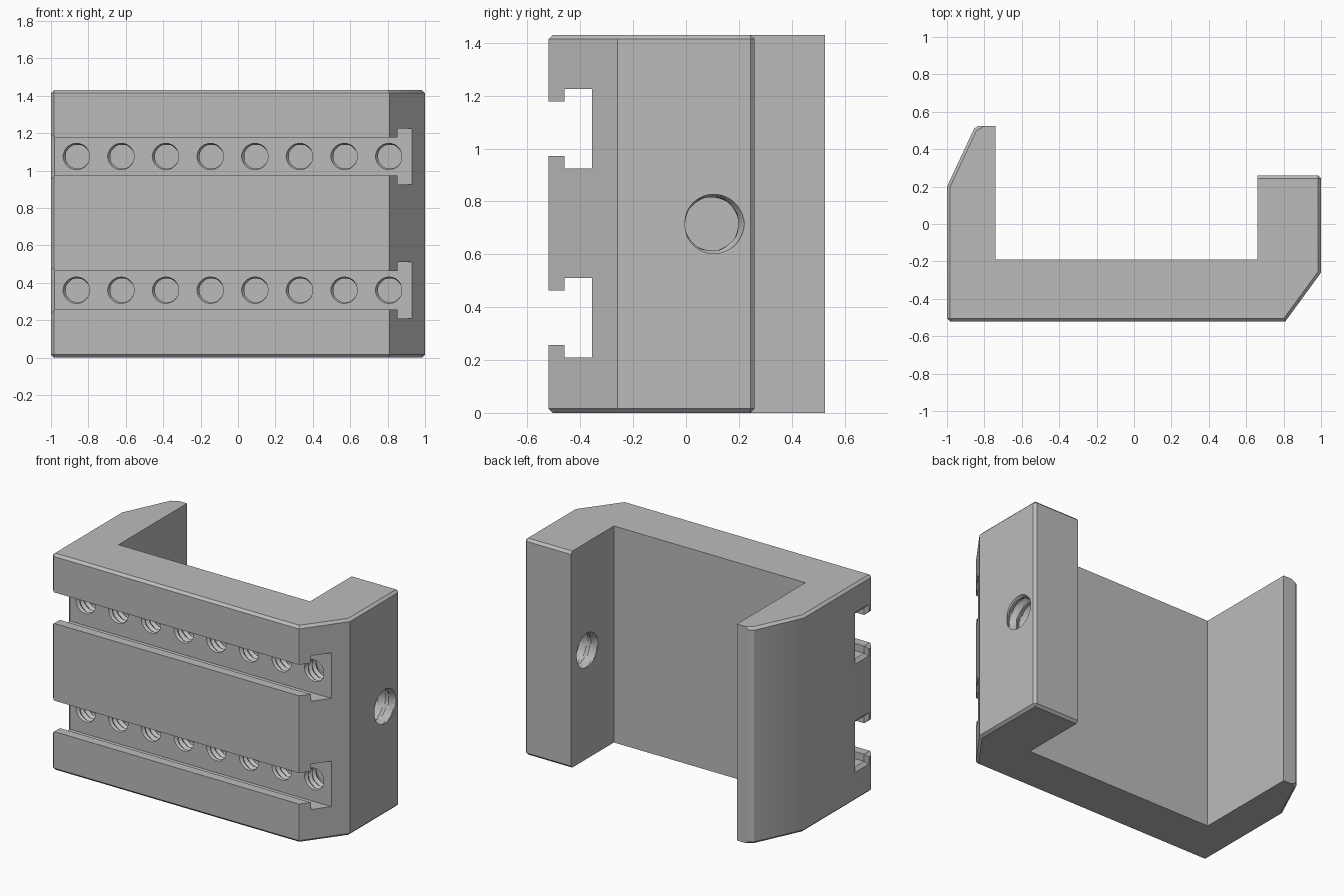
import bpy, bmesh, math
from mathutils import Vector

HEIGHT = 1.43
SLOT_Z = (0.36, 1.075)

default = bpy.data.objects.get("Cube")
if default:
    bpy.data.objects.remove(default, do_unlink=True)

grey = bpy.data.materials.new("plain_grey")
grey.use_nodes = True
colour = (0.5, 0.5, 0.5, 1)
grey.diffuse_color = colour
grey.node_tree.nodes["Principled BSDF"].inputs["Base Color"].default_value = colour


def make_object(name, bm):
    bmesh.ops.recalc_face_normals(bm, faces=bm.faces)
    mesh = bpy.data.meshes.new(name)
    bm.to_mesh(mesh)
    bm.free()
    mesh.materials.append(grey)
    obj = bpy.data.objects.new(name, mesh)
    bpy.context.collection.objects.link(obj)
    return obj


def loft(bm, rings):
    """Skin a closed solid through rings with equal point counts."""
    loops = [[bm.verts.new(p) for p in ring] for ring in rings]
    for a, b in zip(loops, loops[1:]):
        for i in range(len(a)):
            j = (i + 1) % len(a)
            bm.faces.new((a[i], a[j], b[j], b[i]))
    bm.faces.new(loops[0][::-1])
    bm.faces.new(loops[-1])


def slot_ring(x, z, grow):
    """T-shaped slot section, enlarged by grow."""
    neck, wide = 0.1025 + grow, 0.15 + grow
    step, floor = -0.46 - grow, -0.355 + grow
    half = [(-0.6, neck), (step, neck), (step, wide), (floor, wide)]
    return ([(x, y, z + h) for y, h in half]
            + [(x, y, z - h) for y, h in reversed(half)])


def thread(bm, start, axis, u, v, depth, low, high, pitch, lead, sides):
    """Threaded bore: the crest points along u at the mouth."""
    start, axis, u, v = (Vector(p) for p in (start, axis, u, v))
    steps = round(depth / pitch * 8)

    def ring(d, turn):
        points = []
        for i in range(sides):
            t = i / sides
            wave = abs(2 * ((t - turn) % 1) - 1)
            r = low + (high - low) * wave
            a = math.tau * t
            points.append(start + axis * d + (u * math.cos(a) + v * math.sin(a)) * r)
        return points

    rings = [ring(-lead, 0)]
    rings += [ring(depth * s / steps, depth * s / steps / pitch) for s in range(steps + 1)]
    loft(bm, rings)


def cut(target, cutter):
    mod = target.modifiers.new("cut", "BOOLEAN")
    mod.operation = "DIFFERENCE"
    mod.solver = "EXACT"
    mod.object = cutter
    cutter.hide_render = True
    bpy.context.view_layer.objects.active = target
    bpy.ops.object.modifier_apply(modifier=mod.name)
    bpy.data.objects.remove(cutter, do_unlink=True)


# Bracket body: U-shaped outline extruded upward
outline = [(-0.83, 0.525), (-0.855, 0.51), (-1, 0.2), (-1, -0.52), (0.81, -0.52),
           (1, -0.26), (1, 0.26), (0.66, 0.26), (0.66, -0.19), (-0.74, -0.19),
           (-0.74, 0.525)]
bm = bmesh.new()
loft(bm, [[(x, y, z) for x, y in outline] for z in (0, HEIGHT)])

# Chamfer the outer rim and two upright corners
outer = {Vector(p).to_tuple(3) for p in outline[:8]}
corners = {Vector(outline[i]).to_tuple(3) for i in (3, 6)}
rim = []
for edge in bm.edges:
    a, b = (v.co.xy.to_tuple(3) for v in edge.verts)
    if (a != b and a in outer and b in outer) or (a == b and a in corners):
        rim.append(edge)
bmesh.ops.bevel(bm, geom=rim, offset=0.016, segments=1, affect="EDGES")
body = make_object("bracket_body", bm)

# T-slots along the front, flared at the open left end
bm = bmesh.new()
for z in SLOT_Z:
    loft(bm, [slot_ring(x, z, g) for x, g in ((-1.02, 0.04), (-0.98, 0), (1.1, 0))])
cut(body, make_object("slot_cutter", bm))

# Row of blind threaded holes in each slot, and one through the short arm
bm = bmesh.new()
for z in SLOT_Z:
    for i in range(8):
        thread(bm, (-0.858 + 0.2386 * i, -0.355, z), (0, 1, 0), (-1, 0, 0), (0, 0, 1),
               0.12, 0.063, 0.078, 0.04, 0.02, 32)
thread(bm, (1, 0.097, 0.715), (-1, 0, 0), (0, 1, 0), (0, 0, -1),
       0.37, 0.1, 0.124, 0.075, 0.03, 40)
cut(body, make_object("thread_cutter", bm))

# Smooth shading with sharp edges kept
bpy.ops.object.select_all(action="DESELECT")
body.select_set(True)
bpy.context.view_layer.objects.active = body
bpy.ops.object.shade_smooth_by_angle(angle=math.radians(30))
